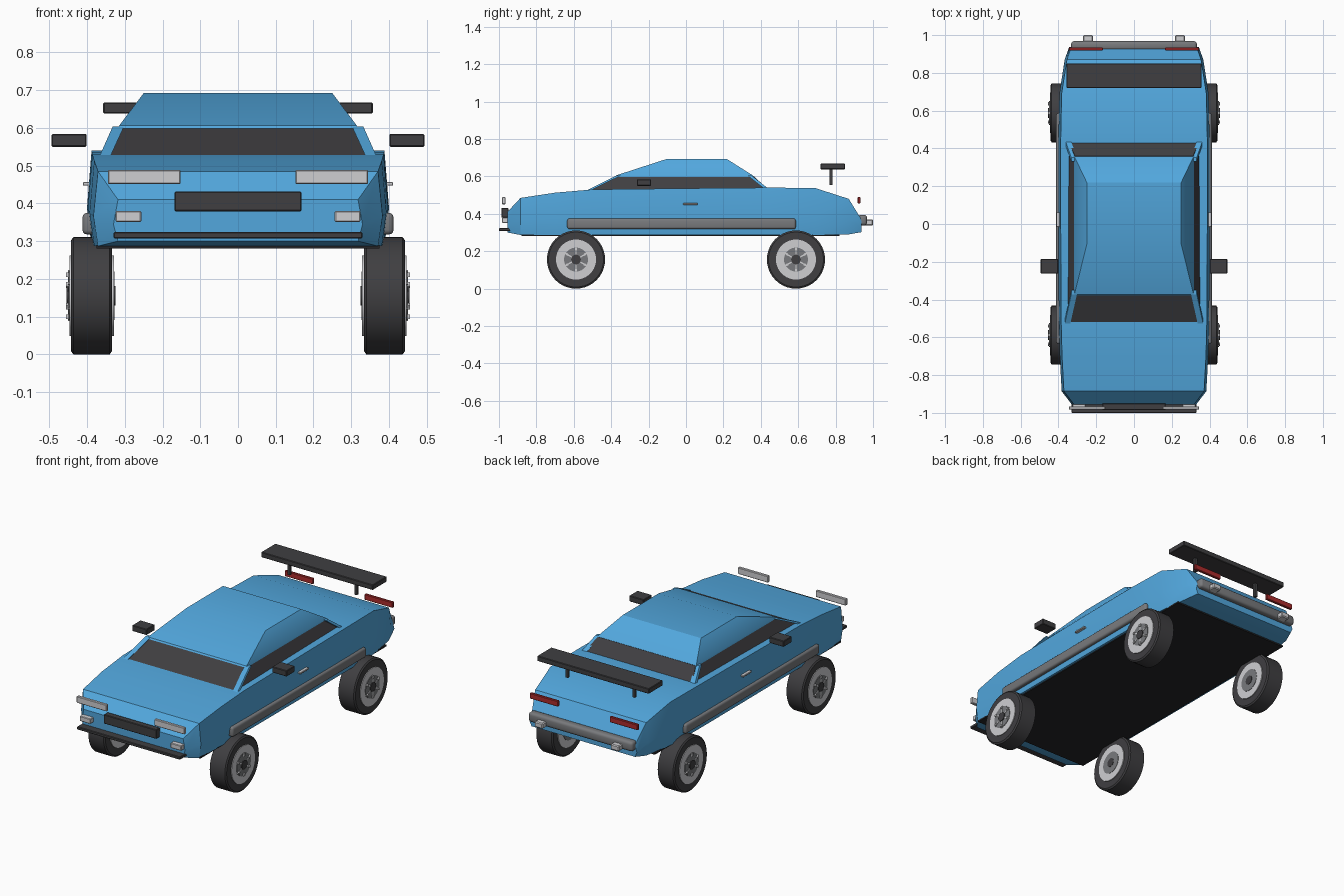
import bpy, bmesh, math
from mathutils import Vector

if "Cube" in bpy.data.objects:
    bpy.data.objects.remove(bpy.data.objects["Cube"])


def mat(name, c):
    m = bpy.data.materials.new(name)
    m.diffuse_color = (*c, 1)
    m.use_nodes = True
    m.node_tree.nodes["Principled BSDF"].inputs["Base Color"].default_value = m.diffuse_color
    return m


BLUE = mat("body blue", (0.085, 0.39, 0.73))
DARK = mat("dark trim", (0.05, 0.049, 0.053))
BLACK = mat("underside black", (0.018, 0.018, 0.02))
GREY = mat("mid grey", (0.19, 0.195, 0.205))
LIGHT = mat("light grey", (0.62, 0.62, 0.64))
RED = mat("tail red", (0.42, 0.025, 0.025))


def finish(name, bm, m, smooth=None):
    bmesh.ops.recalc_face_normals(bm, faces=bm.faces)
    me = bpy.data.meshes.new(name)
    bm.to_mesh(me)
    bm.free()
    me.materials.append(m)
    if smooth:
        me.shade_smooth()
        me.set_sharp_from_angle(angle=math.radians(smooth))
    ob = bpy.data.objects.new(name, me)
    bpy.context.collection.objects.link(ob)
    return ob


def box(name, x, y, z, m, bevel=0.003, segs=1):
    """Box from (min, max) pairs."""
    bm = bmesh.new()
    bmesh.ops.create_cube(bm, size=1)
    for v in bm.verts:
        v.co = [r[0] if c < 0 else r[1] for c, r in zip(v.co, (x, y, z))]
    if bevel:
        bmesh.ops.bevel(bm, geom=bm.edges[:], offset=bevel, segments=segs,
                        profile=0.5, affect='EDGES')
    return finish(name, bm, m, 40 if segs > 1 else None)


def pair(name, x, y, z, m, **kw):
    """Two boxes mirrored across x."""
    box(name + "_right", x, y, z, m, **kw)
    box(name + "_left", (-x[1], -x[0]), y, z, m, **kw)


def loft(name, rings, m, smooth=None):
    """Skin closed rings and cap both ends."""
    bm = bmesh.new()
    vr = [[bm.verts.new(p) for p in r] for r in rings]
    n = len(vr[0])
    for a, b in zip(vr, vr[1:]):
        for i in range(n):
            j = (i + 1) % n
            bm.faces.new((a[i], a[j], b[j], b[i]))
    bm.faces.new(vr[0])
    bm.faces.new(vr[-1])
    return finish(name, bm, m, smooth)


def rect(hx, y0, y1, z, hx2=None):
    h2 = hx if hx2 is None else hx2
    return [(-hx, y0, z), (hx, y0, z), (h2, y1, z), (-h2, y1, z)]


# Body shell: sections along y as (y, half width, bottom, top)
sections = [(-0.955, 0.33, 0.30, 0.41), (-0.885, 0.383, 0.287, 0.485),
            (-0.70, 0.393, 0.287, 0.513), (-0.50, 0.398, 0.287, 0.53),
            (0.0, 0.40, 0.287, 0.536), (0.45, 0.40, 0.287, 0.54),
            (0.69, 0.395, 0.287, 0.538), (0.87, 0.367, 0.29, 0.48),
            (0.938, 0.343, 0.302, 0.37)]
rings = []
for y, w, zb, zt in sections:
    zm = zb + (zt - zb) * 0.4
    half = [(w - 0.012, zb), (w, zm), (w - 0.012, zt)]
    rings.append([(x, y, z) for x, z in half] + [(-x, y, z) for x, z in reversed(half)])
loft("body_shell", rings, BLUE, 25)
box("floor_pan", (-0.375, 0.375), (-0.88, 0.82), (0.281, 0.29), BLACK, bevel=0)

# Cabin: glass band, roof cap, corner pillars
loft("window_glass", [rect(0.352, -0.525, 0.445, 0.525), rect(0.312, -0.36, 0.36, 0.603)], DARK)
loft("roof", [rect(0.317, -0.378, 0.362, 0.598), rect(0.315, -0.372, 0.356, 0.606),
              rect(0.25, -0.107, 0.22, 0.692)], BLUE, 25)
for sx, side in ((1, "right"), (-1, "left")):
    for y0, y1, where in ((-0.532, -0.372, "front"), (0.452, 0.352, "rear")):
        t = 0.022 if y0 < 0 else -0.022
        low = [(sx * x, y, 0.525) for x, y in
               ((0.338, y0), (0.367, y0), (0.367, y0 + t), (0.338, y0 + t))]
        top = [(sx * x, y, 0.604) for x, y in
               ((0.302, y1), (0.332, y1), (0.332, y1 + t), (0.302, y1 + t))]
        loft(f"{where}_pillar_{side}", [low, top], BLUE)

# Front details
pair("headlight", (0.152, 0.345), (-0.983, -0.965), (0.451, 0.489), LIGHT)
pair("fog_light", (0.256, 0.325), (-0.983, -0.94), (0.351, 0.38), LIGHT)
box("grille", (-0.168, 0.168), (-0.986, -0.95), (0.379, 0.432), DARK)
box("front_splitter", (-0.33, 0.33), (-1.0, -0.93), (0.307, 0.324), DARK)

# Side details
pair("side_sill", (0.375, 0.412), (-0.635, 0.587), (0.318, 0.375), GREY, bevel=0.012, segs=3)
pair("door_handle", (0.39, 0.411), (-0.015, 0.062), (0.447, 0.457), LIGHT, bevel=0.002)
pair("mirror", (0.401, 0.494), (-0.262, -0.186), (0.55, 0.584), DARK)

# Rear details
pair("tail_light", (0.165, 0.345), (0.918, 0.934), (0.456, 0.489), RED)
box("rear_bumper", (-0.333, 0.333), (0.92, 0.968), (0.338, 0.394), GREY, bevel=0.015, segs=3)
pair("exhaust", (0.217, 0.27), (0.95, 1.0), (0.338, 0.37), LIGHT, bevel=0.005)
box("spoiler_wing", (-0.357, 0.357), (0.72, 0.85), (0.638, 0.668), DARK)
pair("spoiler_post", (0.206, 0.222), (0.768, 0.784), (0.555, 0.642), DARK, bevel=0)


def lathe(name, profile, cx, cy, cz, sx, m, n=40):
    """Revolve (x offset, radius) points about the wheel axle."""
    loft(name, [[(sx * (cx + x), cy + r * math.cos(2 * math.pi * i / n),
                  cz + r * math.sin(2 * math.pi * i / n)) for i in range(n)]
                for x, r in profile], m, 35)


def disc(name, x0, x1, r, cy, cz, sx, m, n=40):
    lathe(name, [(x0, r), (x1, r)], 0, cy, cz, sx, m, n)


# Wheels: tyre, rim, inner disc, spokes, nuts and hub
for sx, side in ((1, "right"), (-1, "left")):
    for cy, where in ((-0.588, "front"), (0.588, "rear")):
        cz, tag = 0.1555, f"{where}_{side}"
        lathe("tyre_" + tag, [(-0.054, 0.11), (-0.054, 0.147), (-0.048, 0.1555),
                              (0.048, 0.1555), (0.054, 0.147), (0.054, 0.11)],
              0.388, cy, cz, sx, DARK)
        disc("rim_" + tag, 0.329, 0.446, 0.107, cy, cz, sx, LIGHT)
        disc("wheel_plate_" + tag, 0.327, 0.449, 0.064, cy, cz, sx, GREY)
        disc("hub_" + tag, 0.325, 0.454, 0.026, cy, cz, sx, DARK, 16)
        bm = bmesh.new()
        for k in range(6):
            a = k * math.pi / 3 + math.pi / 6
            for r, lr, lw, x1 in ((0.045, 0.045, 0.007, 0.451), (0.056, 0.012, 0.012, 0.456)):
                made = bmesh.ops.create_cube(bm, size=1)["verts"]
                for v in made:
                    u, w = r + v.co.y * lr, v.co.z * lw
                    v.co = Vector((sx * (0.44 if v.co.x < 0 else x1),
                                   cy + u * math.cos(a) - w * math.sin(a),
                                   cz + u * math.sin(a) + w * math.cos(a)))
        finish("spokes_" + tag, bm, LIGHT)
